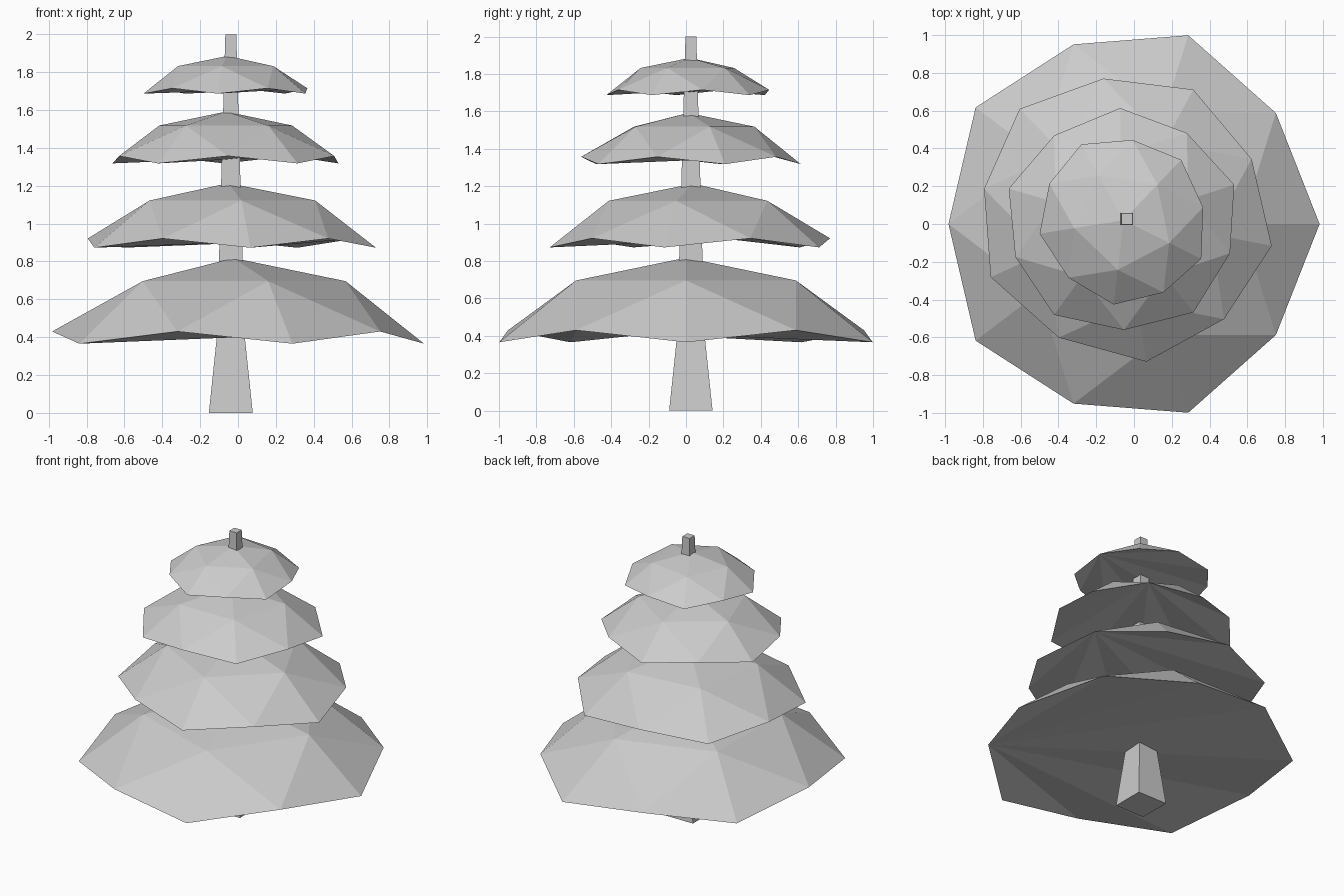
import bpy, bmesh
from math import sin, cos, radians

if "Cube" in bpy.data.objects:
    bpy.data.objects.remove(bpy.data.objects["Cube"])


def finish(name, bm):
    bmesh.ops.recalc_face_normals(bm, faces=bm.faces)
    mesh = bpy.data.meshes.new(name)
    bm.to_mesh(mesh)
    bm.free()
    obj = bpy.data.objects.new(name, mesh)
    bpy.context.collection.objects.link(obj)
    return obj


def canopy(name, cx, cy, base, sx, sy, sz, turn):
    """Upper cap of a squashed, once-subdivided icosahedron, closed below."""
    bm = bmesh.new()
    ct, st = cos(radians(turn)), sin(radians(turn))

    def point(radius, height, angle):
        x = sx * radius * cos(radians(angle))
        y = sy * radius * sin(radians(angle))
        return bm.verts.new((cx + x * ct - y * st, cy + x * st + y * ct,
                             base + sz * height))

    apex = point(0, 1, 0)
    mid = [point(0.526, 0.851, 72 * i) for i in range(5)]
    rim = []
    for i in range(5):
        rim.append(point(0.894, 0.447, 72 * i))
        rim.append(point(0.851, 0.526, 72 * i + 36))
    for i in range(5):
        j = (i + 1) % 5
        low, high, nxt = rim[2 * i], rim[2 * i + 1], rim[2 * j]
        bm.faces.new((apex, mid[i], mid[j]))
        bm.faces.new((mid[i], high, mid[j]))
        bm.faces.new((mid[i], low, high))
        bm.faces.new((high, nxt, mid[j]))
    # underside fans out from the last raised rim corner
    for i in range(8):
        bm.faces.new((rim[9], rim[i + 1], rim[i]))
    return finish(name, bm)


# Square trunk, flared at the foot and poking out at the top
bm = bmesh.new()
rings = []
for z, h in ((0, 0.116), (0.4, 0.074), (2.0, 0.029)):
    rings.append([bm.verts.new((-0.038 + h * sx, 0.026 + h * sy, z))
                  for sx, sy in ((-1, -1), (1, -1), (1, 1), (-1, 1))])
for a, b in zip(rings, rings[1:]):
    for i in range(4):
        j = (i + 1) % 4
        bm.faces.new((a[i], a[j], b[j], b[i]))
bm.faces.new(rings[0][::-1])
bm.faces.new(rings[-1])
finish("trunk", bm)

# Four foliage tiers, bottom to top
canopy("foliage_bottom", -0.024, 0.0, 0.0, 1.126, 1.175, 0.818, 0)
canopy("foliage_lower", -0.051, 0.039, 0.597, 0.856, 0.893, 0.617, 61.5)
canopy("foliage_upper", -0.063, 0.012, 1.097, 0.673, 0.702, 0.495, 91)
canopy("foliage_top", -0.056, 0.02, 1.526, 0.495, 0.516, 0.36, 46.3)
